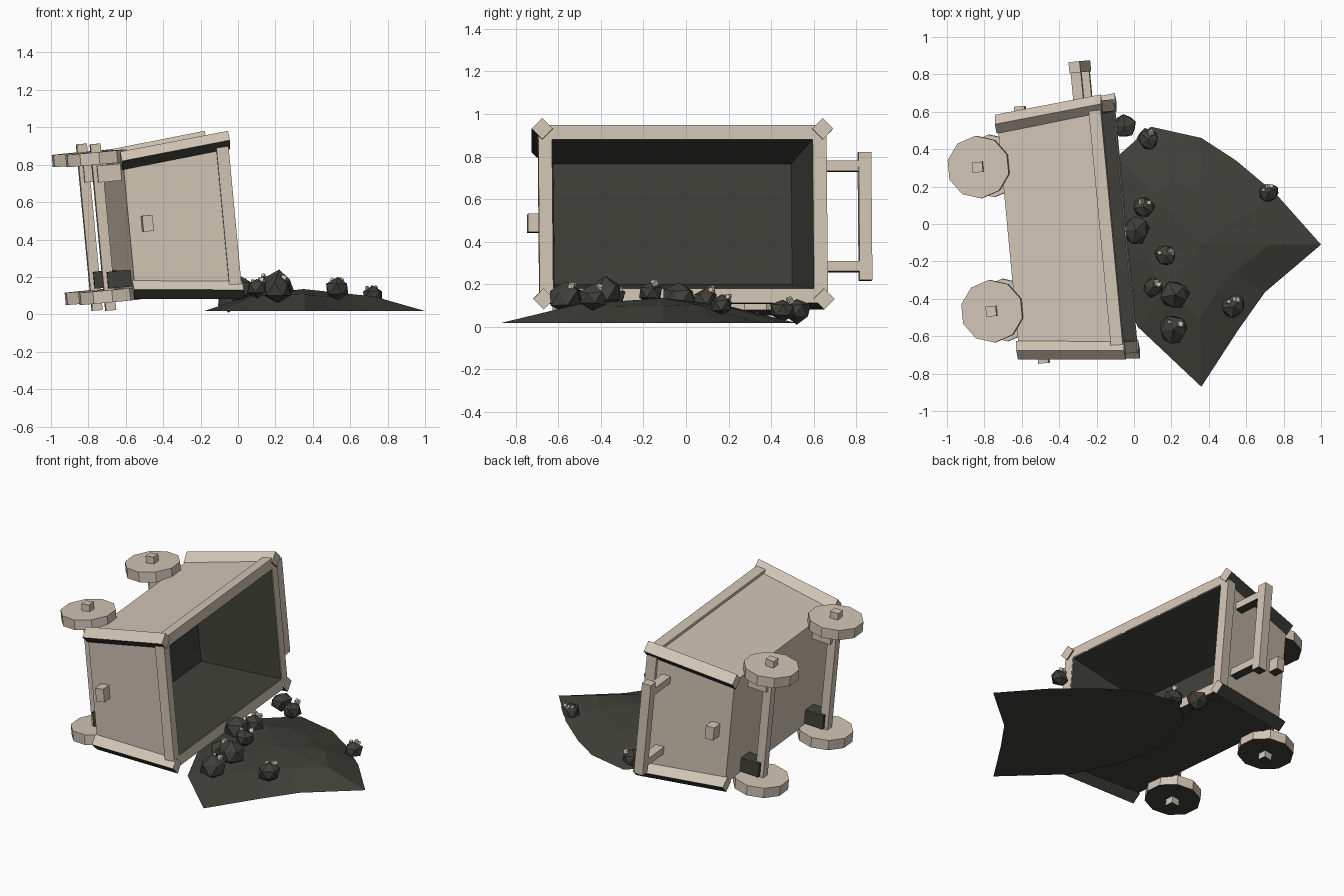
import bpy, bmesh, math, random
from mathutils import Matrix, Vector

if "Cube" in bpy.data.objects:
    bpy.data.objects.remove(bpy.data.objects["Cube"])

random.seed(4)


def material(name, rgb):
    m = bpy.data.materials.new(name)
    m.diffuse_color = (*rgb, 1)
    m.use_nodes = True
    m.node_tree.nodes["Principled BSDF"].inputs["Base Color"].default_value = m.diffuse_color
    return m


CREAM = material("pale_wood", (0.64, 0.56, 0.46))
COAL = material("coal", (0.052, 0.052, 0.042))

# Tipped cart frame: local x = cart up, y = cart length, z = cart width
CART = (Matrix.Translation((-0.085, -0.014, 0.53))
        @ Matrix.Rotation(math.radians(5.4), 4, 'Z')
        @ Matrix.Rotation(math.radians(-5.4), 4, 'Y'))


def finish(name, bm, mats=(CREAM, COAL), matrix=None, dark_below=True):
    """Make an object; sooty undersides get the second material."""
    bmesh.ops.recalc_face_normals(bm, faces=bm.faces)
    matrix = matrix or Matrix()
    if dark_below and len(mats) > 1:
        rot = matrix.to_3x3()
        for f in bm.faces:
            if (rot @ f.normal).z < -0.5:
                f.material_index = 1
    me = bpy.data.meshes.new(name)
    bm.to_mesh(me)
    bm.free()
    for m in mats:
        me.materials.append(m)
    ob = bpy.data.objects.new(name, me)
    ob.matrix_world = matrix
    bpy.context.collection.objects.link(ob)
    return ob


def box(name, centre, size, mats=(CREAM, COAL)):
    bm = bmesh.new()
    bmesh.ops.create_cube(bm, size=1, matrix=Matrix.Translation(centre)
                          @ Matrix.Diagonal((*size, 1)))
    return finish(name, bm, mats, CART)


def rect(bm, u, l, w):
    return [bm.verts.new((u, a * l, b * w))
            for a, b in ((-1, -1), (1, -1), (1, 1), (-1, 1))]


def bridge(bm, a, b, mat=0):
    n = len(a)
    for i in range(n):
        f = bm.faces.new((a[i], a[(i + 1) % n], b[(i + 1) % n], b[i]))
        f.material_index = mat


# Tapered tub with a dark inside
bm = bmesh.new()
base = rect(bm, -0.56, 0.61, 0.345)
lip = rect(bm, 0.0, 0.665, 0.405)
lip_in = rect(bm, 0.0, 0.615, 0.352)
floor = rect(bm, -0.51, 0.56, 0.285)
bm.faces.new(base)
bridge(bm, base, lip)
bridge(bm, lip, lip_in)
bridge(bm, lip_in, floor, 1)
bm.faces.new(floor).material_index = 1
finish("tub", bm, matrix=CART)

# Rim band around the opening
bm = bmesh.new()
rings = [rect(bm, *r) for r in ((-0.06, 0.655, 0.395), (-0.06, 0.677, 0.418),
                                (0.005, 0.68, 0.42), (0.005, 0.617, 0.354))]
for a, b in zip(rings, rings[1:] + rings[:1]):
    bridge(bm, a, b)
finish("rim_band", bm, matrix=CART)

# Corner posts: square bars turned 45 degrees along the slanted edges
for sl in (-1, 1):
    for sw in (-1, 1):
        bm = bmesh.new()
        ends = []
        for u, l, w in ((-0.57, 0.607, 0.345), (0.012, 0.662, 0.402)):
            ends.append([bm.verts.new((u, sl * l + dy, sw * w + dz)) for dy, dz in
                         ((0.05, 0), (0, 0.05), (-0.05, 0), (0, -0.05))])
        bridge(bm, *ends)
        for e in ends:
            bm.faces.new(e)
        finish("corner_post", bm, matrix=CART)

# Wheels, axles and axle brackets
for sl in (-1, 1):
    y = sl * 0.387
    box("axle", (-0.68, y, 0), (0.055, 0.055, 0.894))
    for sw in (-1, 1):
        bm = bmesh.new()
        bmesh.ops.create_cone(bm, cap_ends=True, segments=10, radius1=0.168,
                              radius2=0.168, depth=0.066,
                              matrix=Matrix.Translation((-0.68, y, sw * 0.37)))
        finish("wheel", bm, matrix=CART)
        box("axle_bracket", (-0.615, y, sw * 0.285), (0.14, 0.10, 0.09),
            (COAL,) if sw < 0 else (CREAM, COAL))
    # Peg on each end wall
    box("end_peg", (-0.465, sl * 0.645, 0), (0.056, 0.09, 0.085))

# Push handle on the back end
box("handle_bar", (-0.124, 0.87, 0), (0.06, 0.06, 0.605))
for sw in (-1, 1):
    box("handle_arm", (-0.124, 0.75, sw * 0.237), (0.055, 0.20, 0.048))

# Spilled coal mound
outline = [(.09, .52), (.36, .46), (.545, .34), (.76, .16), (1.0, -.11),
           (.70, -.365), (.555, -.57), (.36, -.87), (.02, -.55),
           (-.12, -.25), (-.18, .05), (-.09, .36)]
bm = bmesh.new()
edge = [bm.verts.new((x, y, 0.018)) for x, y in outline]
peak = Vector((0.35, -0.11, 0.135))
mid = []
for x, y in outline:
    t = 0.55 + random.uniform(-0.06, 0.06)
    mid.append(bm.verts.new((peak.x + (x - peak.x) * t, peak.y + (y - peak.y) * t,
                             0.1 + random.uniform(-0.008, 0.008))))
top = bm.verts.new(peak)
bridge(bm, edge, mid)
for i in range(len(mid)):
    bm.faces.new((mid[i], mid[(i + 1) % len(mid)], top))
bm.faces.new(edge)
finish("coal_mound", bm, (COAL,))

# Coal lumps (x, y, z, radius), each with pale ore chips on it
lumps = [(-.05, .52, .075, .065), (.075, .455, .08, .06), (.055, .09, .13, .06),
         (.01, -.03, .14, .078), (.17, -.17, .16, .062), (.1, -.34, .14, .055),
         (.22, -.38, .16, .078), (.21, -.565, .135, .078),
         (.535, -.44, .135, .065), (.72, .17, .1, .055)]
for i, (x, y, z, r) in enumerate(lumps):
    bm = bmesh.new()
    bmesh.ops.create_icosphere(bm, subdivisions=1, radius=r * 1.05)
    for v in bm.verts:
        v.co *= random.uniform(0.85, 1.12)
        v.co.z *= 0.88
    spin = Matrix.Rotation(random.uniform(0, 6), 4, 'Z')
    finish("coal_lump", bm, (COAL,), Matrix.Translation((x, y, z)) @ spin)
    if i in (0, 3, 6):
        continue
    for k in range(3):
        a = math.pi / 2 + random.uniform(-1.2, 1.2)
        d = Vector((math.cos(a) * 0.6, math.sin(a) * 0.6, 0.75)).normalized()
        s = random.uniform(0.016, 0.026)
        bm = bmesh.new()
        bmesh.ops.create_cube(bm, size=s)
        turn = Matrix.Rotation(random.uniform(0, 3), 4, (1, 1, 0.5))
        finish("ore_chip", bm, (CREAM,),
               Matrix.Translation(Vector((x, y, z)) + d * r * 0.95) @ turn)
